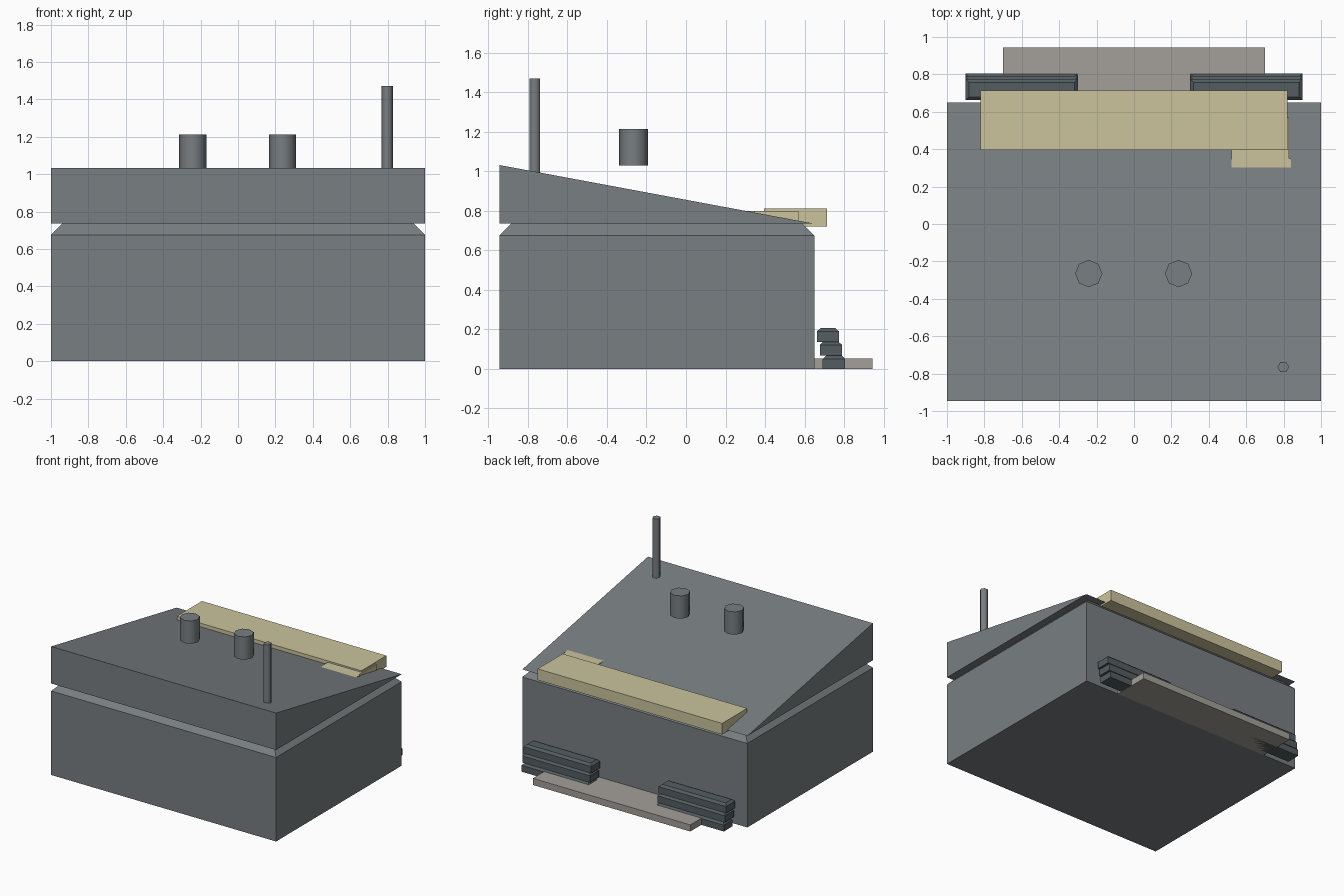
import bpy, bmesh, math

if "Cube" in bpy.data.objects:
    bpy.data.objects.remove(bpy.data.objects["Cube"])


def material(name, rgb):
    m = bpy.data.materials.new(name)
    m.diffuse_color = (*rgb, 1)
    m.use_nodes = True
    m.node_tree.nodes["Principled BSDF"].inputs["Base Color"].default_value = m.diffuse_color
    return m


wall = material("wall_grey", (0.19, 0.21, 0.22))
dark = material("dark_grey", (0.09, 0.11, 0.12))
cream = material("cream", (0.60, 0.55, 0.34))
stone = material("stone", (0.37, 0.35, 0.32))


def finish(bm, name, mat):
    bmesh.ops.recalc_face_normals(bm, faces=bm.faces)
    me = bpy.data.meshes.new(name)
    bm.to_mesh(me)
    bm.free()
    me.materials.append(mat)
    ob = bpy.data.objects.new(name, me)
    bpy.context.collection.objects.link(ob)
    return ob


def block(name, x, y, z, mat, chamfer=0.0, rise=0.0):
    """Box with an optional chamfered upper rim: inset by chamfer over rise."""
    bm = bmesh.new()
    levels = [(z[0], 0), (z[1] - rise, 0)]
    if rise:
        levels.append((z[1], chamfer))
    rings = []
    for h, c in levels:
        rings.append([bm.verts.new(p) for p in (
            (x[0] + c, y[0] + c, h), (x[1] - c, y[0] + c, h),
            (x[1] - c, y[1] - c, h), (x[0] + c, y[1] - c, h))])
    for a, b in zip(rings, rings[1:]):
        for i in range(4):
            j = (i + 1) % 4
            bm.faces.new((a[i], a[j], b[j], b[i]))
    bm.faces.new(rings[0])
    bm.faces.new(rings[-1])
    return finish(bm, name, mat)


def pipe(name, x, y, z0, z1, r, sides, turn=0.0):
    bpy.ops.mesh.primitive_cylinder_add(
        vertices=sides, radius=r, depth=z1 - z0,
        location=(x, y, (z0 + z1) / 2), rotation=(0, 0, turn))
    ob = bpy.context.object
    ob.name = name
    ob.data.materials.append(wall)
    bpy.ops.object.shade_smooth_by_angle(angle=math.radians(65))


# Bunker walls with a chamfered top rim
block("walls", (-1, 1), (-0.945, 0.65), (0, 0.735), wall, 0.06, 0.06)

# Sloping wedge roof, overhanging the rim
bm = bmesh.new()
profile = [(-0.945, 0.735), (0.65, 0.735), (-0.945, 1.032)]
side = bm.faces.new([bm.verts.new((-1, y, z)) for y, z in profile])
ext = bmesh.ops.extrude_face_region(bm, geom=[side], use_keep_orig=True)
moved = [v for v in ext["geom"] if isinstance(v, bmesh.types.BMVert)]
bmesh.ops.translate(bm, verts=moved, vec=(2, 0, 0))
finish(bm, "roof", wall)

# Roof vents and mast
for label, x in (("left", -0.242), ("right", 0.238)):
    pipe("vent_" + label, x, -0.265, 1.03, 1.213, 0.073, 8)
pipe("mast", 0.798, -0.765, 0.99, 1.47, 0.031, 6, math.radians(30))

# Cream canopy beam and the smaller plank beside it
block("canopy", (-0.82, 0.82), (0.395, 0.713), (0.722, 0.812), cream)
block("plank", (0.52, 0.83), (0.28, 0.57), (0.745, 0.80), cream)
block("plank_lip", (0.52, 0.84), (0.28, 0.35), (0.745, 0.80), cream)

# Door step
block("step", (-0.7, 0.7), (0.6, 0.945), (0, 0.053), stone)

# Leaning stacks of three chamfered slabs on both sides of the step
layers = [(0.692, 0.0, 0.068), (0.677, 0.067, 0.138), (0.662, 0.136, 0.206)]
for label, x in (("left", (-0.9, -0.3)), ("right", (0.3, 0.9))):
    for i, (y, z0, z1) in enumerate(layers):
        block(f"slab_{label}_{i + 1}", x, (y, y + 0.113), (z0, z1), dark, 0.018, 0.017)
